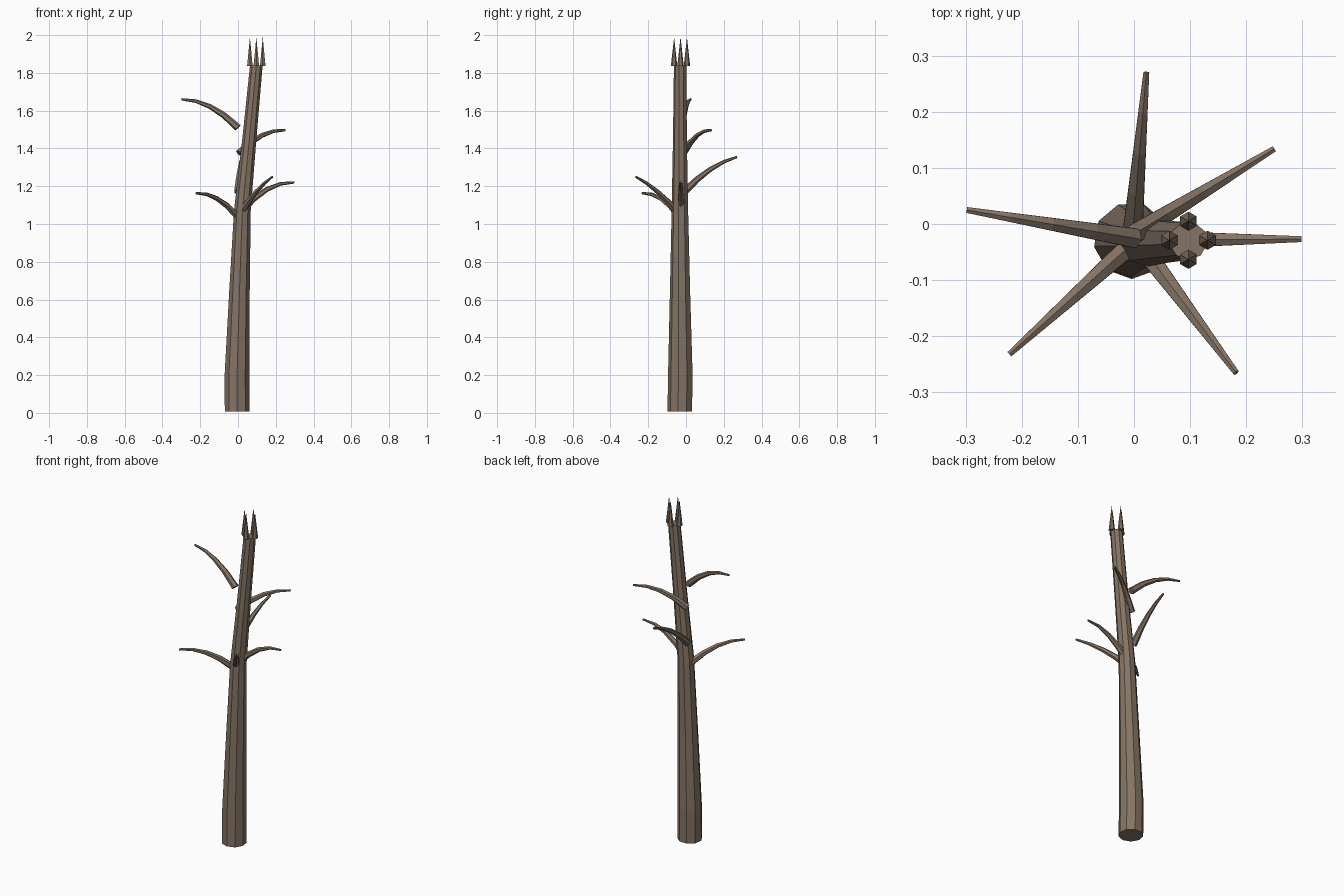
import bpy, bmesh
from math import cos, sin, pi
from mathutils import Vector

cube = bpy.data.objects.get("Cube")
if cube:
    bpy.data.objects.remove(cube, do_unlink=True)

bark = bpy.data.materials.new("bark brown")
bark.use_nodes = True
color = (0.235, 0.175, 0.13, 1)
bark.diffuse_color = color
bark.node_tree.nodes["Principled BSDF"].inputs["Base Color"].default_value = color


def finish(name, bm):
    bmesh.ops.recalc_face_normals(bm, faces=bm.faces)
    mesh = bpy.data.meshes.new(name)
    bm.to_mesh(mesh)
    bm.free()
    mesh.materials.append(bark)
    obj = bpy.data.objects.new(name, mesh)
    bpy.context.collection.objects.link(obj)


def loft(name, rings, sides):
    """Skin rings of (centre, radius, side axis, up axis) into a capped tube."""
    bm = bmesh.new()
    loops = []
    for centre, radius, side, up in rings:
        angles = [2 * pi * i / sides - pi / 2 for i in range(sides)]
        loops.append([bm.verts.new(centre + radius * (cos(a) * side + sin(a) * up))
                      for a in angles])
    for low, high in zip(loops, loops[1:]):
        for i in range(sides):
            j = (i + 1) % sides
            bm.faces.new((low[i], low[j], high[j], high[i]))
    bm.faces.new(loops[0])
    bm.faces.new(loops[-1])
    finish(name, bm)


X, Y, Z = Vector((1, 0, 0)), Vector((0, 1, 0)), Vector((0, 0, 1))

# Leaning trunk: height, centre x, centre y, radius
trunk = [(0.008, -0.004, -0.031, 0.067), (0.2, -0.005, -0.028, 0.067),
         (0.65, 0.008, -0.03, 0.055), (1.07, 0.023, -0.031, 0.045),
         (1.45, 0.06, -0.031, 0.038), (1.84, 0.097, -0.03, 0.034)]
loft("trunk", [(Vector((x, y, z)), r, X, Y) for z, x, y, r in trunk], 9)


# Drooping, tapered branches: base, tip, amount of arch
def branch(name, base, tip, arch, steps=4):
    base, tip = Vector(base), Vector(tip)
    rise = tip.z - base.z
    rings = []
    for i in range(steps + 1):
        t = i / steps
        centre = base.lerp(tip, t) + Z * rise * arch * t * (1 - t)
        tangent = tip - base + Z * rise * arch * (1 - 2 * t)
        side = tangent.cross(Z).normalized()
        up = side.cross(tangent).normalized()
        rings.append((centre, 0.02 + (0.006 - 0.02) * t, side, up))
    loft(name, rings, 6)


branch("upper_right_branch", (0.0, -0.025, 1.51), (-0.298, 0.025, 1.66), 1.0)
branch("upper_left_branch", (0.005, -0.015, 1.375), (0.25, 0.134, 1.497), 1.1)
branch("back_branch", (-0.002, -0.01, 1.17), (0.022, 0.27, 1.355), 0.6)
branch("left_branch", (0.01, -0.028, 1.06), (0.298, -0.027, 1.22), 1.1)
branch("front_left_branch", (0.01, -0.035, 1.05), (0.182, -0.265, 1.25), 0.4)
branch("front_right_branch", (-0.003, -0.035, 1.04), (-0.222, -0.232, 1.163), 1.1)

# Splintered crown: four spikes on the rim
for label, direction in (("left", X), ("right", -X), ("back", Y), ("front", -Y)):
    bm = bmesh.new()
    bmesh.ops.create_cone(bm, cap_ends=True, segments=6, radius1=0.017, radius2=0, depth=0.152)
    bmesh.ops.translate(bm, verts=bm.verts,
                        vec=Vector((0.097, -0.029, 1.913)) + direction * 0.034)
    finish(label + "_spike", bm)
